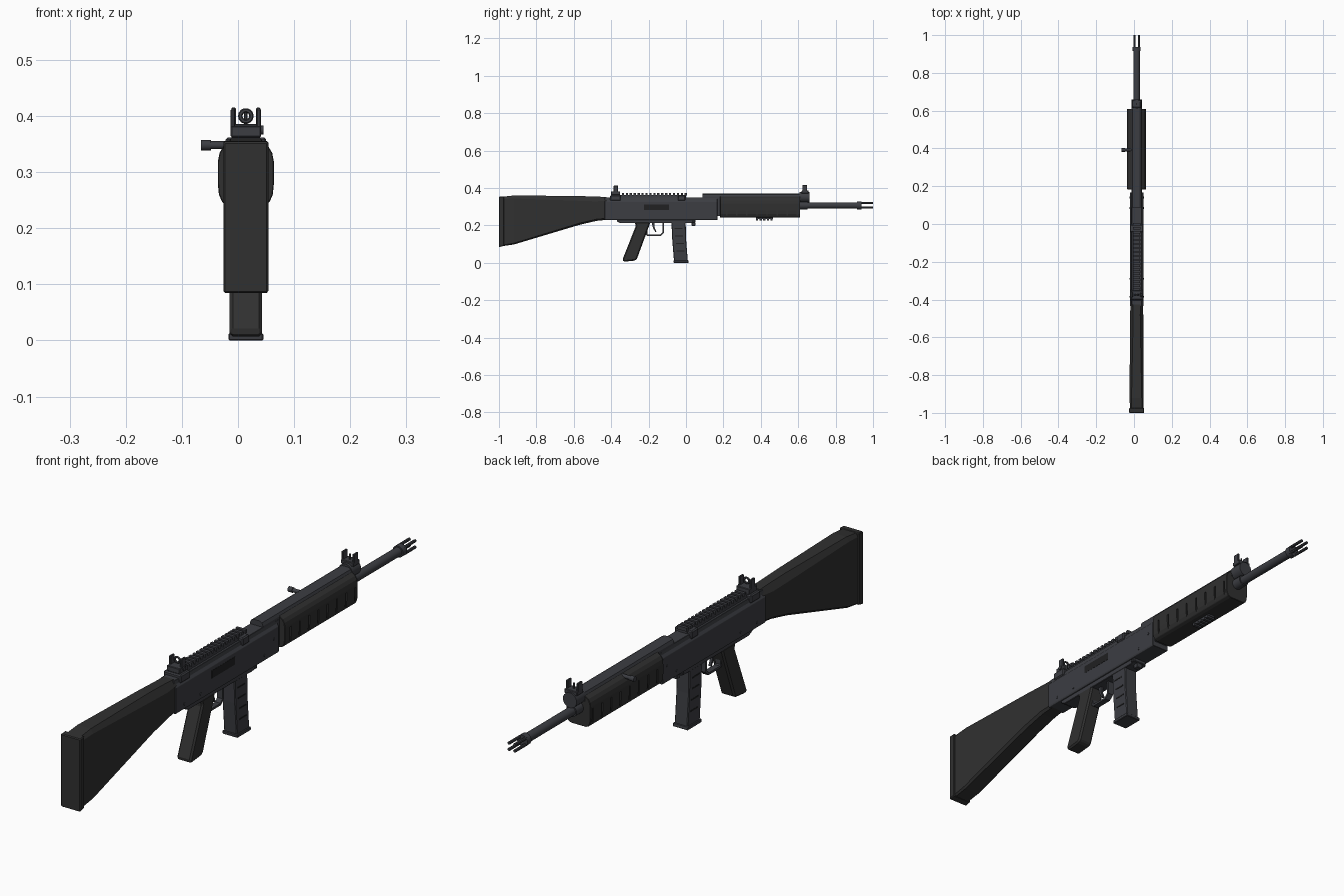
import bpy, bmesh, math
from mathutils import Matrix, Vector

if "Cube" in bpy.data.objects:
    bpy.data.objects.remove(bpy.data.objects["Cube"])

CX = 0.014  # body centreline; the side handle offsets the bounds


def mat(name, c):
    m = bpy.data.materials.new(name)
    m.diffuse_color = (*c, 1)
    m.use_nodes = True
    m.node_tree.nodes["Principled BSDF"].inputs["Base Color"].default_value = m.diffuse_color
    return m


POLY = mat("black_polymer", (0.03, 0.03, 0.03))
METAL = mat("dark_metal", (0.045, 0.047, 0.055))
DARK = mat("recess_black", (0.015, 0.015, 0.016))


def finish(bm, name, m, bevel=0.0, smooth=False):
    bmesh.ops.recalc_face_normals(bm, faces=bm.faces)
    me = bpy.data.meshes.new(name)
    bm.to_mesh(me)
    bm.free()
    o = bpy.data.objects.new(name, me)
    bpy.context.collection.objects.link(o)
    o.location.x = CX
    me.materials.append(m)
    if bevel:
        b = o.modifiers.new("bevel", 'BEVEL')
        b.width, b.segments, b.limit_method = bevel, 1, 'ANGLE'
    if smooth:
        bpy.ops.object.select_all(action='DESELECT')
        o.select_set(True)
        bpy.context.view_layer.objects.active = o
        bpy.ops.object.shade_smooth_by_angle(angle=math.radians(40))
    return o


def add_box(bm, x, y, z):
    c = [(p[0] + p[1]) / 2 for p in (x, y, z)]
    s = [p[1] - p[0] for p in (x, y, z)]
    bmesh.ops.create_cube(bm, size=1, matrix=Matrix.Translation(c) @ Matrix.Diagonal((*s, 1)))


def boxes(name, items, m, bevel=0.0):
    bm = bmesh.new()
    for it in items:
        add_box(bm, *it)
    return finish(bm, name, m, bevel)


def cyls(name, items, m, n=16):
    """items: (point a, point b, radius)"""
    bm = bmesh.new()
    for a, b, r in items:
        a, b = Vector(a), Vector(b)
        d = b - a
        M = Matrix.Translation((a + b) / 2) @ d.to_track_quat('Z', 'Y').to_matrix().to_4x4()
        bmesh.ops.create_cone(bm, cap_ends=True, segments=n, radius1=r, radius2=r, depth=d.length, matrix=M)
    return finish(bm, name, m, 0, True)


def loft(name, rings, m, bevel=0.0, smooth=False):
    bm = bmesh.new()
    vs = [[bm.verts.new(p) for p in r] for r in rings]
    n = len(vs[0])
    for a, b in zip(vs, vs[1:]):
        for i in range(n):
            bm.faces.new((a[i], a[(i + 1) % n], b[(i + 1) % n], b[i]))
    bm.faces.new(vs[0])
    bm.faces.new(vs[-1])
    return finish(bm, name, m, bevel, smooth)


def prism(name, prof, hw, m, bevel=0.0):
    """(y, z) side profile extruded across the width"""
    return loft(name, [[(x, y, z) for y, z in prof] for x in (-hw, hw)], m, bevel)


def half_section(pts, y):
    """mirror right-half (x, z) points, listed bottom to top"""
    return [(x, y, z) for x, z in pts] + [(-x, y, z) for x, z in reversed(pts)]


# --- stock: octagonal sections growing towards the butt
def stock_ring(y, zb, zt, hw, cb, ct):
    return half_section([(hw - cb, zb), (hw, zb + cb), (hw, zt - ct * 1.6), (hw - ct, zt)], y)


loft("stock", [stock_ring(*s) for s in (
    (-0.975, 0.09, 0.354, 0.036, 0.006, 0.008), (-0.92, 0.098, 0.36, 0.037, 0.007, 0.01),
    (-0.57, 0.203, 0.357, 0.036, 0.009, 0.016), (-0.48, 0.224, 0.354, 0.035, 0.009, 0.016),
    (-0.425, 0.23, 0.352, 0.032, 0.008, 0.012))], POLY)
prism("butt_pad", [(-1, 0.084), (-0.974, 0.09), (-0.974, 0.356), (-1, 0.354)], 0.04, POLY, 0.003)

# --- receiver
rec = [(0.034, 0.23), (0.036, 0.235), (0.036, 0.326), (0.029, 0.336), (0.026, 0.35)]
loft("receiver", [half_section(rec, y) for y in (-0.435, 0.168)], METAL, 0.001)
prism("lower_frame", [(-0.37, 0.222), (-0.35, 0.212), (0.03, 0.212), (0.052, 0.218), (0.052, 0.24), (-0.37, 0.24)],
      0.028, METAL, 0.002)
boxes("front_trunnion", [((-0.028, 0.028), (0.16, 0.19), (0.25, 0.345))], METAL)
boxes("ejection_port", [((0.033, 0.0368), (-0.225, -0.09), (0.283, 0.312))], DARK)
cyls("receiver_pins", [((-0.038, y, z), (0.038, y, z), 0.005) for y, z in
                       ((-0.385, 0.25), (-0.29, 0.25), (0.085, 0.25), (0.14, 0.29))], METAL, 10)

# --- toothed top rail with two clamps
teeth = [((-0.02, 0.02), (-0.385 + i * 0.021, -0.373 + i * 0.021), (0.36, 0.373)) for i in range(19)]
boxes("top_rail", [((-0.018, 0.018), (-0.4, 0), (0.345, 0.362))] + teeth, METAL)
boxes("rail_clamps", [((-0.036, 0.036), y, (0.332, 0.362)) for y in ((-0.405, -0.35), (-0.043, -0.003))],
      METAL, 0.004)

# --- rear sight: base, ears and aperture ring
boxes("rear_sight", [((-0.027, 0.027), (-0.4, -0.352), (0.362, 0.382))] +
      [((s * 0.023 - 0.004, s * 0.023 + 0.004), (-0.387, -0.363), (0.378, 0.413)) for s in (-1, 1)],
      METAL, 0.002)
bpy.ops.mesh.primitive_torus_add(major_radius=0.01, minor_radius=0.004, major_segments=14, minor_segments=6,
                                 location=(CX, -0.375, 0.4), rotation=(math.pi / 2, 0, 0))
ring = bpy.context.object
ring.name = "rear_aperture"
ring.data.materials.append(METAL)
cyls("rear_sight_knob", [((0.02, -0.375, 0.375), (0.031, -0.375, 0.375), 0.008)], METAL, 12)

# --- handguard with cut side slots
hg = [(0.03, 0.241), (0.042, 0.246), (0.048, 0.26), (0.05, 0.28), (0.05, 0.318),
      (0.047, 0.334), (0.04, 0.346), (0.026, 0.356)]
guard = loft("handguard", [half_section(hg, y) for y in (0.183, 0.61)], POLY, 0.0015)
cut = boxes("slot_cutter", [((s * 0.052 - 0.007, s * 0.052 + 0.007), (0.214 + i * 0.054, 0.221 + i * 0.054),
                             (0.235, 0.31)) for s in (-1, 1) for i in range(8)], POLY)
cut.hide_render = True
cut.hide_set(True)
bo = guard.modifiers.new("slots", 'BOOLEAN')
bo.object, bo.operation, bo.solver = cut, 'DIFFERENCE', 'EXACT'
boxes("underside_rail", [((-0.014, 0.014), (0.375, 0.465), (0.234, 0.245))] +
      [((-0.017, 0.017), (0.375 + i * 0.019, 0.386 + i * 0.019), (0.227, 0.236)) for i in range(5)], METAL)

# --- top cover over the handguard, and charging handle on the left
top = [(0.027, 0.335), (0.027, 0.354), (0.022, 0.365), (0.012, 0.37)]
loft("top_cover", [half_section(top, y) for y in (0.088, 0.612)], METAL)
cyls("charging_handle", [((-0.02, 0.392, 0.348), (-0.065, 0.392, 0.348), 0.007),
                         ((-0.062, 0.392, 0.348), (-0.08, 0.392, 0.348), 0.0095)], METAL, 12)

# --- barrel and pronged muzzle
barrel_z = 0.307
prongs = []
for i in range(4):
    a = math.pi / 4 + i * math.pi / 2
    px, pz = 0.0165 * math.cos(a), barrel_z + 0.0165 * math.sin(a)
    prongs.append(((px, 0.93, pz), (px, 1.0, pz), 0.0055))
cyls("barrel", [((0, 0.15, barrel_z), (0, 0.93, barrel_z), 0.0165)], METAL, 20)
cyls("muzzle_collar", [((0, 0.915, barrel_z), (0, 0.938, barrel_z), 0.0215)], METAL, 20)
cyls("muzzle_prongs", prongs, METAL, 8)

# --- front sight: round block, ears and post
cyls("front_sight_block", [((0, 0.608, 0.351), (0, 0.66, 0.351), 0.028),
                           ((0, 0.61, barrel_z), (0, 0.65, barrel_z), 0.021)], METAL, 20)
boxes("front_sight_ears", [((-0.026, 0.026), (0.618, 0.655), (0.37, 0.386))] +
      [((s * 0.022 - 0.004, s * 0.022 + 0.004), (0.622, 0.648), (0.38, 0.415)) for s in (-1, 1)],
      METAL, 0.002)
cyls("front_sight_post", [((0, 0.635, 0.38), (0, 0.635, 0.407), 0.003)], METAL, 8)

# --- grip
prism("grip", [(-0.275, 0.22), (-0.19, 0.22), (-0.2, 0.19), (-0.262, 0.022), (-0.272, 0.012), (-0.332, 0.006),
               (-0.34, 0.016), (-0.268, 0.198)], 0.029, POLY, 0.006)

# --- trigger guard strap and trigger
outer = [(-0.215, 0.215), (-0.215, 0.15), (-0.205, 0.143), (-0.135, 0.143), (-0.118, 0.16), (-0.118, 0.215)]
inner = [(-0.126, 0.215), (-0.126, 0.163), (-0.138, 0.151), (-0.203, 0.151), (-0.207, 0.155), (-0.207, 0.215)]
prism("trigger_guard", outer + inner, 0.011, METAL)
prism("trigger", [(-0.183, 0.215), (-0.168, 0.215), (-0.168, 0.19), (-0.158, 0.165), (-0.163, 0.163),
                  (-0.177, 0.187)], 0.005, METAL)

# --- magazine with ribs, base plate and catch
prism("magazine", [(-0.078, 0.225), (-0.002, 0.225), (0.0, 0.13), (0.01, 0.006), (-0.064, 0.006), (-0.074, 0.13)],
      0.027, METAL, 0.003)
boxes("magazine_ribs", [((-0.0282, 0.0282), (-0.062 + k * 0.004, -0.02 + k * 0.004), (z, z + 0.005))
                        for k, z in enumerate((0.18, 0.14, 0.1, 0.06))], DARK)
prism("magazine_base", [(-0.067, 0), (0.014, 0), (0.012, 0.013), (-0.068, 0.013)], 0.031, METAL, 0.002)
boxes("magazine_catch", [((-0.012, 0.012), (0.03, 0.05), (0.198, 0.218)),
                         ((-0.032, 0.032), (0.036, 0.048), (0.216, 0.228))], METAL, 0.002)
